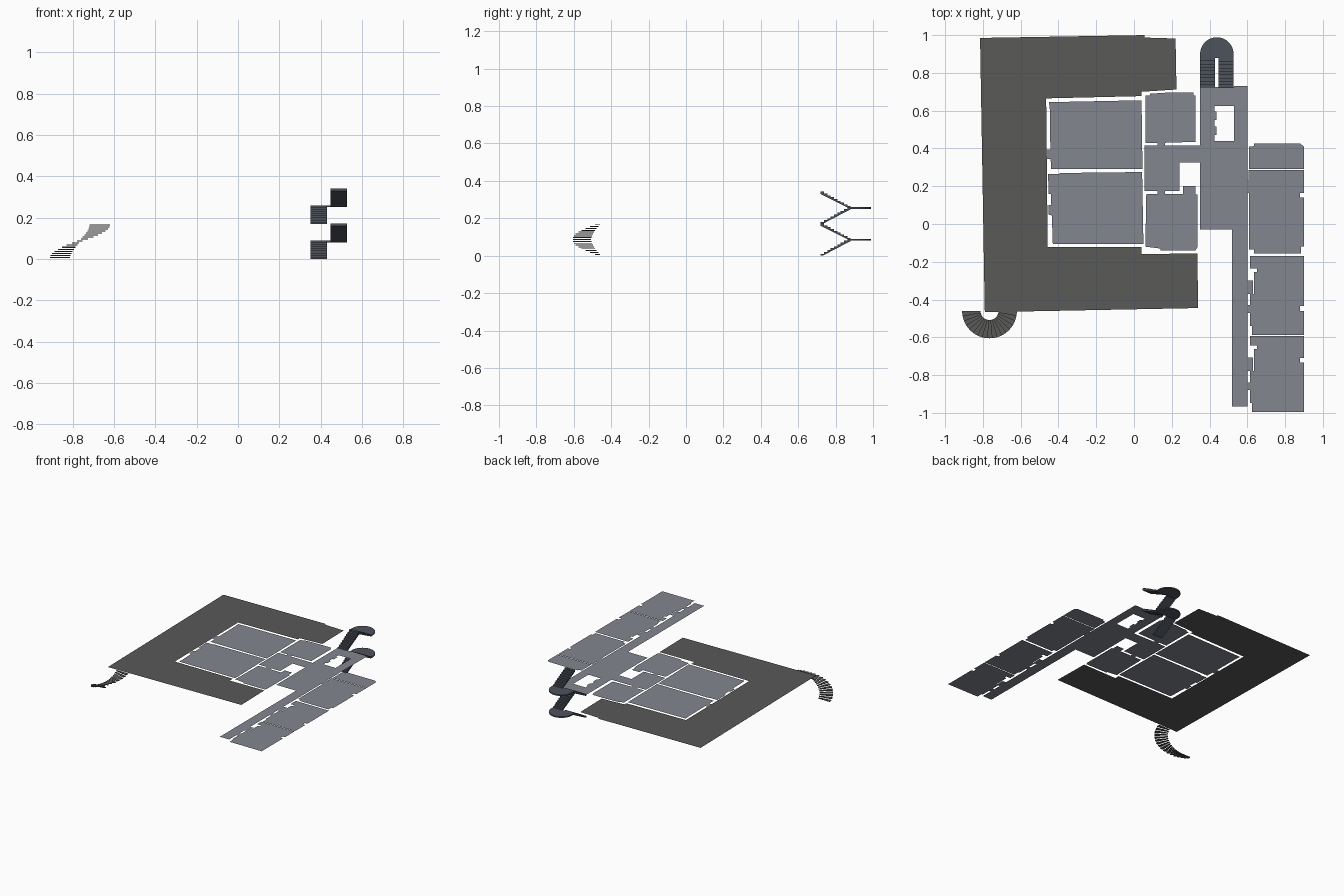
import bpy, bmesh
from math import sin, cos, pi

if "Cube" in bpy.data.objects:
    bpy.data.objects.remove(bpy.data.objects["Cube"])

Z = 0.175  # level of the floor plates


def material(name, rgb):
    m = bpy.data.materials.new(name)
    m.diffuse_color = (*rgb, 1)
    m.use_nodes = True
    m.node_tree.nodes["Principled BSDF"].inputs["Base Color"].default_value = m.diffuse_color
    return m


FLOOR = material("floor_grey", (0.23, 0.24, 0.28))
STONE = material("dark_stone", (0.10, 0.10, 0.098))
SLATE = material("slate", (0.075, 0.085, 0.105))


def finish(name, bm, mat):
    me = bpy.data.meshes.new(name)
    bm.to_mesh(me)
    bm.free()
    me.materials.append(mat)
    ob = bpy.data.objects.new(name, me)
    bpy.context.collection.objects.link(ob)
    return ob


def plate(name, polys, mat=FLOOR):
    """Flat plate made of one or more outlines, facing up."""
    bm = bmesh.new()
    for pts in polys:
        f = bm.faces.new([bm.verts.new((x, y, Z)) for x, y in pts])
        f.normal_update()
        if f.normal.z < 0:
            f.normal_flip()
    finish(name, bm, mat)


def rect(x0, x1, y0, y1):
    return [(x0, y0), (x1, y0), (x1, y1), (x0, y1)]


def prism(bm, pts, offset):
    """Extrude an outline of 3D points along an offset."""
    f = bm.faces.new([bm.verts.new(p) for p in pts])
    r = bmesh.ops.extrude_face_region(bm, geom=[f])
    bmesh.ops.translate(bm, vec=offset,
                        verts=[g for g in r["geom"] if isinstance(g, bmesh.types.BMVert)])
    bmesh.ops.recalc_face_normals(bm, faces=bm.faces)


# Terrace wrapping round the rooms
plate("terrace", [[(-.815, .985), (.055, 1), (.055, .987), (.22, .982), (.225, .712),
                   (.04, .70), (.04, .677), (-.465, .665), (-.457, -.122), (.04, -.122),
                   (.04, -.16), (.335, -.155), (.34, -.445), (-.79, -.467)]], STONE)

# Large rooms on the left
plate("large_room_back", [[(-.45, .645), (.04, .655), (.045, .29), (-.44, .29), (-.441, .345),
                           (-.462, .345), (-.462, .395), (-.443, .395), (-.445, .6)]])
plate("large_room_front", [[(-.455, .265), (-.395, .265), (-.395, .27), (.043, .275),
                            (.05, -.105), (-.43, -.105), (-.435, .045), (-.453, .05),
                            (-.453, .1), (-.438, .1), (-.44, .16), (-.452, .16)]])

# Small rooms beside the corridor, each with a doorway
plate("small_room_back", [[(.06, .68), (.085, .68), (.085, .69), (.2, .697), (.315, .697),
                           (.315, .68), (.325, .68), (.325, .435), (.165, .43), (.165, .415),
                           (.125, .415), (.125, .43), (.06, .43)]])
plate("small_room_front", [[(.065, .158), (.125, .158), (.125, .175), (.165, .175), (.165, .158),
                            (.26, .158), (.26, .2), (.325, .2), (.325, .155), (.335, .155),
                            (.335, -.125), (.325, -.14), (.14, -.14), (.14, -.13), (.06, -.12)]])

# Corridor and long hall, leaving the stairwell open
plate("corridor", [[(.055, .415), (.35, .415), (.35, .325), (.24, .325),
                    (.24, .175), (.055, .175)]])
plate("hall", [rect(.35, .425, .44, .725), rect(.425, .53, .625, .725),
               rect(.53, .6, .44, .73), rect(.35, .6, -.03, .44),
               rect(.52, .6, -.965, -.03), rect(.425, .438, .47, .515),
               rect(.425, .438, .55, .595)])

# Row of rooms on the right, with door tabs on the hall side
plate("end_room", [[(.61, .29), (.9, .29), (.9, .41), (.88, .425), (.635, .425),
                    (.635, .412), (.61, .41)]])
plate("middle_room", [[(.605, .23), (.605, .285), (.9, .285), (.9, .165), (.88, .165),
                       (.88, .14), (.9, .14), (.9, -.12), (.885, -.12), (.885, -.155),
                       (.635, -.155), (.635, -.135), (.61, -.135), (.61, .165),
                       (.6, .165), (.6, .23)]])
for nm, y0, y1 in (("right_room_a", -.587, -.17), ("right_room_b", -.995, -.592)):
    d = y0 + .587
    plate(nm, [[(.625, y0), (.9, y0), (.9, -.46 + d * .67), (.88, -.46 + d * .67),
                (.88, -.435 + d * .67), (.9, -.435 + d * .67), (.9, y1), (.615, y1),
                (.615, -.235 + d), (.65, -.235 + d), (.65, -.255 + d), (.635, -.255 + d),
                (.635, -.37 + d), (.615, -.37 + d), (.615, -.43 + d), (.6, -.43 + d),
                (.6, -.47 + d), (.615, -.47 + d), (.615, -.54 + d), (.625, -.54 + d)],
               rect(.6, .63, -.37 + d, -.3 + d)])


# Switchback stairs: stepped flights joined by rounded half landings
def flight(name, x0, x1, ya, yb, z0, z1, n=9):
    dy, dz = (yb - ya) / n, (z1 - z0) / n
    pts = [(x0, ya, z0)]
    for i in range(n):
        pts += [(x0, ya + i * dy, z0 + (i + 1) * dz), (x0, ya + (i + 1) * dy, z0 + (i + 1) * dz)]
    pts += [(x0, yb, z1 - .012), (x0, ya + dy * .6, z0)]
    bm = bmesh.new()
    prism(bm, pts, (x1 - x0, 0, 0))
    finish(name, bm, SLATE)


for k in range(2):
    zb = k * .17
    flight(f"lower_flight_{k + 1}", .35, .43, .72, .88, zb, zb + .09)
    flight(f"upper_flight_{k + 1}", .447, .527, .88, .72, zb + .085, zb + .172)
    arc = [(.4385 + .0885 * cos(pi * i / 24), .9 + .0885 * sin(pi * i / 24), zb + .081)
           for i in range(25)]
    bm = bmesh.new()
    prism(bm, [(.35, .878, zb + .081), (.527, .878, zb + .081)] + arc, (0, 0, .009))
    finish(f"half_landing_{k + 1}", bm, SLATE)

# Curved outside stair: thin wedge treads sweeping half a circle
N = 17
bm = bmesh.new()
for i in range(N):
    z = .005 + .158 * i / (N - 1)
    angles = [pi + pi * (i + t) / N for t in (0, .5, 1)]
    pts = [(-.765 + r * cos(a), -.46 + r * sin(a), z)
           for r, seq in ((.145, angles), (.048, angles[::-1])) for a in seq]
    prism(bm, pts, (0, 0, .005))
finish("curved_stair_treads", bm, STONE)
